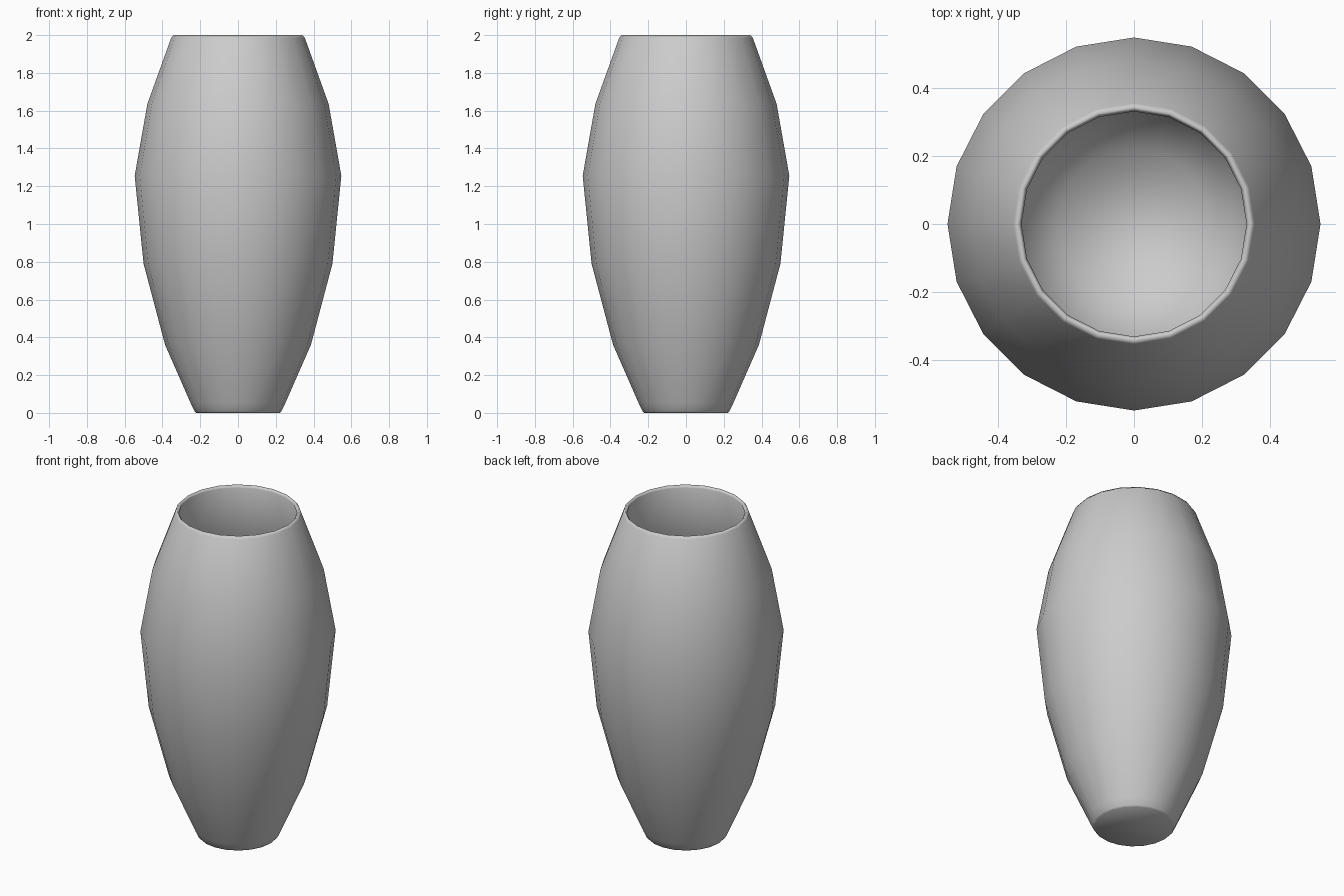
import bpy, bmesh
from math import cos, sin, pi

if "Cube" in bpy.data.objects:
    bpy.data.objects.remove(bpy.data.objects["Cube"])

SIDES = 20
# Profile (radius, height): outside from the foot up, over the lip, down the inside
outer = [(0.222, 0), (0.23, 0.008), (0.25, 0.05), (0.386, 0.36), (0.5, 0.79),
         (0.547, 1.255), (0.48, 1.635), (0.354, 1.985)]
lip = [(0.342, 2.0), (0.33, 1.985)]
inner = [(0.46, 1.63), (0.526, 1.255), (0.48, 0.795), (0.366, 0.366), (0.222, 0.03)]
profile = outer + lip + inner

# Vase body: spin the profile, then cap the foot and the inside floor
bm = bmesh.new()
rings = [[bm.verts.new((r * cos(2 * pi * i / SIDES), r * sin(2 * pi * i / SIDES), z))
          for i in range(SIDES)] for r, z in profile]
for a, b in zip(rings, rings[1:]):
    for i in range(SIDES):
        j = (i + 1) % SIDES
        bm.faces.new((a[i], a[j], b[j], b[i]))
bm.faces.new(rings[0][::-1])
bm.faces.new(rings[-1])
bmesh.ops.recalc_face_normals(bm, faces=bm.faces)
for f in bm.faces:
    f.smooth = True

mesh = bpy.data.meshes.new("vase")
bm.to_mesh(mesh)
bm.free()
vase = bpy.data.objects.new("vase", mesh)
bpy.context.collection.objects.link(vase)
